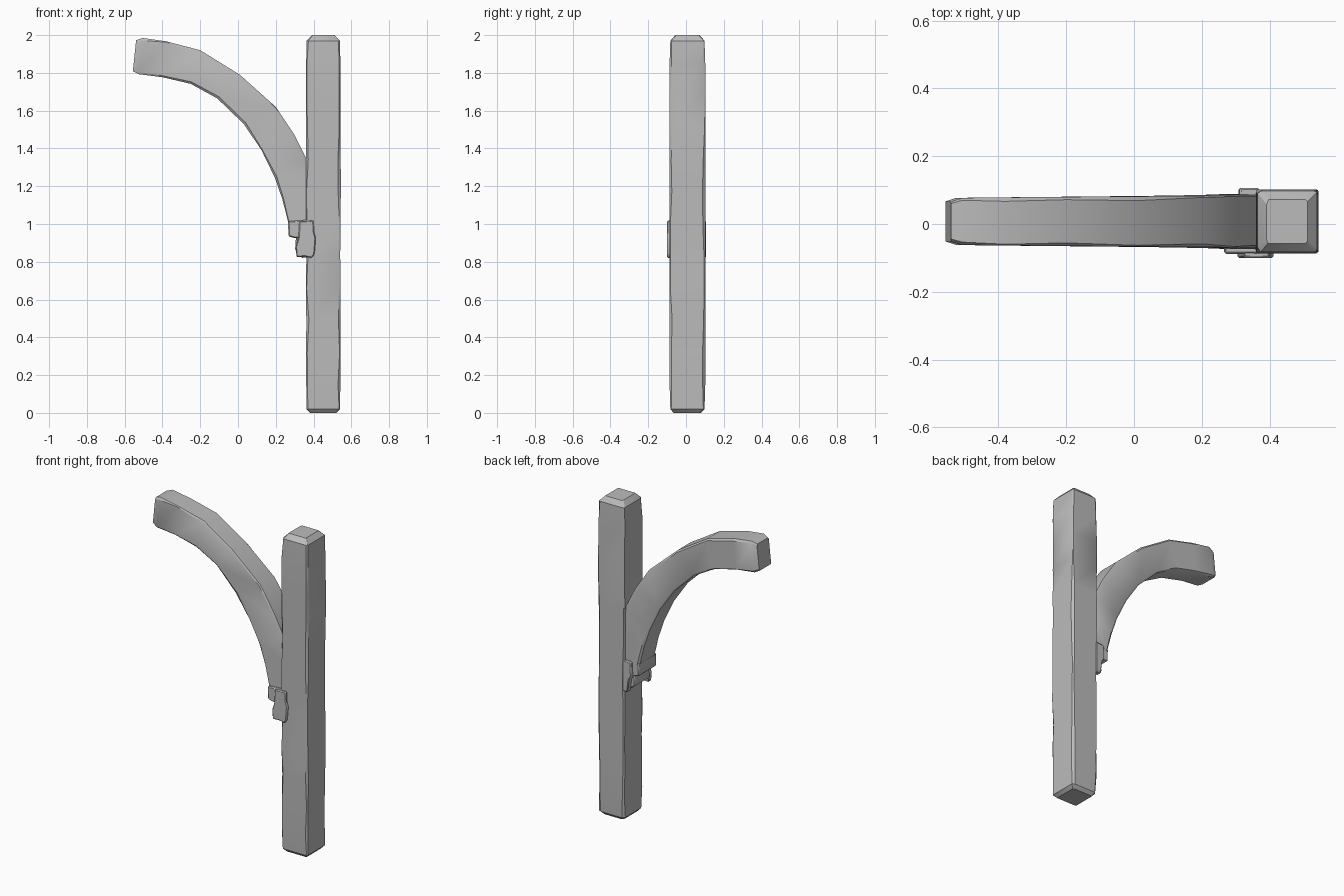
import bpy, bmesh, math, random
from mathutils import Vector

random.seed(4)
cube = bpy.data.objects.get("Cube")
if cube:
    bpy.data.objects.remove(cube, do_unlink=True)

grey = bpy.data.materials.new("weathered grey")
grey.use_nodes = True
GREY = (0.5, 0.5, 0.5, 1)
grey.diffuse_color = GREY
grey.node_tree.nodes["Principled BSDF"].inputs["Base Color"].default_value = GREY


def finish(name, bm, angle=30):
    bmesh.ops.recalc_face_normals(bm, faces=bm.faces)
    mesh = bpy.data.meshes.new(name)
    bm.to_mesh(mesh)
    bm.free()
    mesh.materials.append(grey)
    obj = bpy.data.objects.new(name, mesh)
    bpy.context.collection.objects.link(obj)
    bpy.ops.object.select_all(action='DESELECT')
    obj.select_set(True)
    bpy.context.view_layer.objects.active = obj
    bpy.ops.object.shade_smooth_by_angle(angle=math.radians(angle))
    return obj


def worn_section(u0, u1, v0, v1, wear):
    """Rectangle whose four corners are chipped by uneven amounts."""
    pts = []
    for u, v, su, sv in ((u0, v0, 1, 1), (u1, v0, -1, 1), (u1, v1, -1, -1), (u0, v1, 1, -1)):
        a, b = (wear * random.uniform(0.3, 1.3) for _ in range(2))
        pair = [(u, v + sv * a), (u + su * b, v)]
        pts += pair if su == sv else pair[::-1]
    return pts


def loft(name, rings, angle=30):
    bm = bmesh.new()
    loops = [[bm.verts.new(p) for p in ring] for ring in rings]
    for a, b in zip(loops, loops[1:]):
        n = len(a)
        for i in range(n):
            bm.faces.new((a[i], a[(i + 1) % n], b[(i + 1) % n], b[i]))
    bm.faces.new(loops[0])
    bm.faces.new(loops[-1])
    return finish(name, bm, angle)


def slab(name, outline, y0, y1, bevel=0.006):
    """Outline in x and z, extruded along y with softened edges."""
    bm = bmesh.new()
    face = bm.faces.new([bm.verts.new((x, y0, z)) for x, z in outline])
    out = bmesh.ops.extrude_face_region(bm, geom=[face])
    for v in out["geom"]:
        if isinstance(v, bmesh.types.BMVert):
            v.co.y = y1
    bmesh.ops.bevel(bm, geom=list(bm.edges), offset=bevel, segments=1, affect='EDGES')
    return finish(name, bm, 40)


# Upright post with chipped edges and slightly domed ends
levels = [(0, 0.022), (0.02, 0.004)] + [(0.15 + 0.17 * i, 0) for i in range(11)] + [(1.97, 0.004), (2.0, 0.03)]
post = []
for z, inset in levels:
    wob = random.uniform(0, 0.004)
    section = worn_section(0.358 + inset + wob, 0.545 - inset - wob,
                           -0.087 + inset, 0.102 - inset, 0.012)
    post.append([(x, y, z) for x, y in section])
loft("post", post)

# Curved brace, described by matching points on its outer and inner edges
outer = [(-0.53, 1.987), (-0.38, 1.967), (-0.2, 1.92), (0.01, 1.79), (0.2, 1.62),
         (0.3, 1.47), (0.365, 1.34), (0.385, 1.2), (0.385, 1.0)]
inner = [(-0.55, 1.795), (-0.4, 1.777), (-0.25, 1.742), (-0.11, 1.665), (0.03, 1.53),
         (0.125, 1.39), (0.195, 1.245), (0.235, 1.13), (0.268, 1.0)]
brace = []
for i, (o, n) in enumerate(zip(outer, inner)):
    top, low = Vector(o), Vector(n)
    across = (top - low).normalized()
    widen = 0.012 * i / (len(outer) - 1)
    section = worn_section(0, (top - low).length, -0.062 - widen, 0.077 + widen, 0.01)
    brace.append([(low.x + across.x * u, v, low.y + across.y * u) for u, v in section])
# Worn outer end cap
centre = sum((Vector(p) for p in brace[0]), Vector()) / len(brace[0])
cap = [centre + (Vector(p) - centre) * 0.85 for p in brace[0]]
brace[0] = [Vector(p) + Vector((0.025, 0, -0.002)) for p in brace[0]]
brace.insert(0, [p + Vector((-0.008, 0, 0)) for p in cap])
loft("curved_brace", brace)

# Stepped bracket under the brace
slab("bracket_ledge", [(0.265, 1.015), (0.38, 1.022), (0.38, 0.93), (0.3, 0.925), (0.267, 0.935)], -0.088, 0.088)
slab("bracket_block", [(0.308, 0.95), (0.38, 0.95), (0.38, 0.825), (0.34, 0.83), (0.302, 0.86)], -0.075, 0.075)

# Broken straps lapping the front and back of the post
slab("front_strap", [(0.325, 1.015), (0.4, 1.018), (0.402, 0.96), (0.412, 0.925), (0.405, 0.84), (0.39, 0.82),
                     (0.355, 0.828), (0.31, 0.825), (0.305, 0.88), (0.32, 0.93)], -0.1, -0.07, 0.005)
slab("back_strap", [(0.312, 1.015), (0.37, 1.018), (0.37, 0.825), (0.335, 0.82), (0.325, 0.9), (0.308, 0.93)],
     0.07, 0.106, 0.005)
